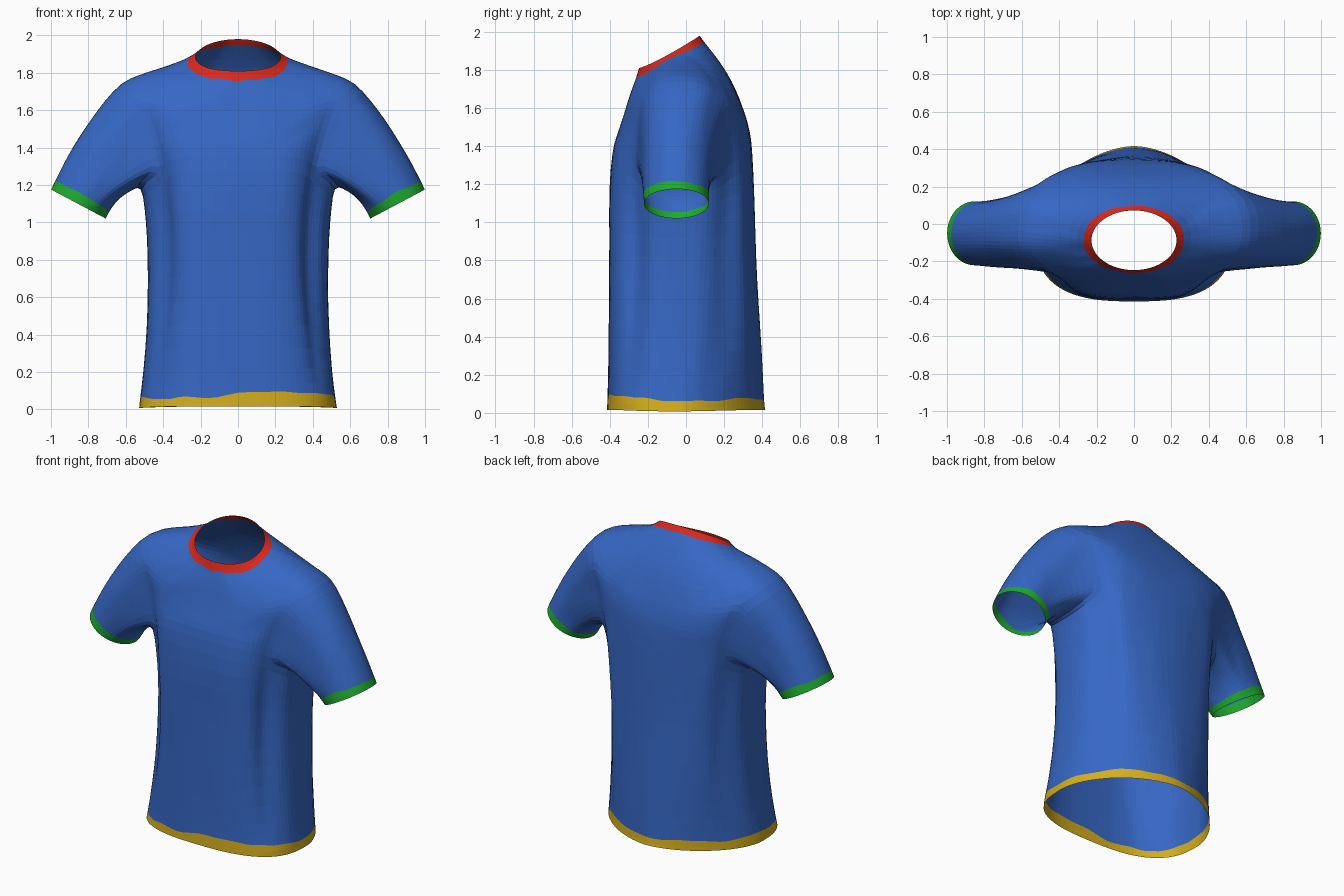
import bpy, bmesh, math, random
from mathutils import Vector

if "Cube" in bpy.data.objects:
    bpy.data.objects.remove(bpy.data.objects["Cube"])

random.seed(4)
N = 48          # columns around the torso
K = 5           # armhole half-width in columns


def material(name, rgb):
    m = bpy.data.materials.new(name)
    m.diffuse_color = (*rgb, 1)
    m.use_nodes = True
    m.node_tree.nodes["Principled BSDF"].inputs["Base Color"].default_value = m.diffuse_color
    return m


mats = [material("blue cloth", (0.037, 0.135, 0.55)),
        material("red collar", (0.70, 0.022, 0.012)),
        material("green cuff", (0.013, 0.40, 0.028)),
        material("yellow hem", (0.66, 0.42, 0.012))]
BLUE, RED, GREEN, YELLOW = range(4)

# Torso rings: z at front/back, z at sides, half width, front y, back y,
# side pinch, squareness of the front and of the back
RINGS = [(.016, .008, .53, -.415, .418, 0, .72, 1.15),
         (.055, .05, .525, -.413, .411, 0, .72, 1.13),
         (.2, .2, .505, -.412, .402, .02, .72, 1.03),
         (.45, .45, .487, -.408, .388, .05, .72, .9),
         (.7, .7, .48, -.406, .372, .075, .72, .8),
         (.95, .93, .484, -.406, .36, .085, .72, .73),
         (1.18, 1.08, .50, -.405, .352, .075, .72, .69),
         (1.38, 1.2, .515, -.388, .345, .04, .74, .66),
         (1.45, 1.36, .54, -.367, .34, .02, .77, .65),
         (1.5, 1.5, .56, -.35, .33, .01, .79, .65),
         (1.55, 1.64, .595, -.333, .318, 0, .8, .67),
         (1.6, 1.755, .625, -.317, .302, 0, .82, .7)]
ARM_LOW, ARM_TOP = 7, 11
Y_MID = -.04


def power(v, p):
    return math.copysign(abs(v) ** p, v)


def torso_point(ring, a):
    zf, zs, w, yf, yb, pinch, pf, pb = ring
    c, s = math.cos(a), math.sin(a)
    p = pf if s < 0 else pb
    y = power(s, p) * ((yb - Y_MID) if s > 0 else (Y_MID - yf))
    x = power(c, p) * w
    # drape folds tucked in between the front/back panels and the sides
    off = math.degrees(math.asin(min(1, abs(s)))) - 34
    k = 1 - pinch * (1.7 if s < 0 else .7) * math.exp(-(off / 13) ** 2)
    k += .12 * pinch * math.sin(9 * a)
    return Vector((x * k, Y_MID + y * k, zf + (zs - zf) * c ** 4))


def neck_point(a, grow=0):
    front = max(0, -math.sin(a))
    u = (1 + math.sin(a)) / 2
    return Vector(((.228 + grow) * math.cos(a),
                   -.087 + (.16 + grow * .5) * math.sin(a),
                   1.81 + .17 * u ** 1.2 - grow * (.8 + .9 * front)))


def jitter(d):
    return Vector([random.uniform(-d, d) for _ in range(3)])


bm = bmesh.new()
angles = [2 * math.pi * c / N for c in range(N)]
rows = []
for r, ring in enumerate(RINGS):
    pts = [torso_point(ring, a) for a in angles]
    for p in pts:
        if r == 1:      # uneven hem edge, taller at the front right
            if p.y < -.2:
                p.z += .024 if p.x > -.12 else -.018
            p.z += random.uniform(-.015, .016)
        elif r > 1:
            p += jitter(.004)
    rows.append(pts)

# Shoulder yoke running up into the neck opening
GROW = .032
for t in (.25, .5, .75):
    pts = []
    for c, a in enumerate(angles):
        p = rows[ARM_TOP][c].lerp(neck_point(a, GROW), t)
        b = 4 * t * (1 - t)
        p += Vector((0, .022 * max(0, math.sin(a)) * b, .01 * b)) + jitter(.002)
        pts.append(p)
    rows.append(pts)
rows.append([neck_point(a, GROW + random.uniform(-.008, .008)) for a in angles])
rows.append([neck_point(a) for a in angles])

V = [[bm.verts.new(p) for p in pts] for pts in rows]


def quad(verts, mat):
    f = bm.faces.new(verts)
    f.material_index = mat


# Torso faces, leaving the two armholes open
for r in range(len(V) - 1):
    for c in range(N):
        near = min((c - s + N) % N for s in (N - K, N // 2 - K))
        if ARM_LOW <= r < ARM_TOP and near < 2 * K:
            continue
        mat = YELLOW if r == 0 else RED if r == len(V) - 2 else BLUE
        d = (c + 1) % N
        quad((V[r][c], V[r][d], V[r + 1][d], V[r + 1][c]), mat)


# Sleeves lofted from each armhole to a tilted round cuff
def sleeve(side):
    base = 0 if side > 0 else N // 2
    col = lambda i: (base - side * i) % N          # positive i runs to the front
    half = lambda q: ([V[ARM_TOP][col(q * i)] for i in range(K + 1)] +
                      [V[r][col(q * K)] for r in range(ARM_TOP - 1, ARM_LOW, -1)] +
                      [V[ARM_LOW][col(q * i)] for i in range(K, -1, -1)])
    loop = half(1) + half(-1)[-2:0:-1]
    n = len(loop)
    start = [v.co.copy() for v in loop]
    prev = loop
    for t in (.2, .4, .6, .77, .91, 1):
        cur = []
        for i in range(n):
            a = 2 * math.pi * i / n
            tt = t
            if t == .91:    # cuff band, narrower at the outer edge
                tt += .05 * math.cos(a) + random.uniform(-.02, .02)
            end = Vector((side * (.853 + .147 * math.cos(a)),
                          -.05 - .172 * math.sin(a), 1.098 + .078 * math.cos(a)))
            p = start[i].lerp(end, tt)
            b = 4 * tt * (1 - tt)
            # the back of the sleeve narrows quickly below the shoulder blade
            p += Vector((side * .02, -.03 * max(0, -math.sin(a)), .022)) * b
            if t < .9:
                p += jitter(.004)
            cur.append(bm.verts.new(p))
        for i in range(n):
            j = (i + 1) % n
            quad((prev[i], prev[j], cur[j], cur[i]), GREEN if t == 1 else BLUE)
        prev = cur


sleeve(1)
sleeve(-1)
bmesh.ops.recalc_face_normals(bm, faces=bm.faces[:])

mesh = bpy.data.meshes.new("short_sleeved_shirt")
bm.to_mesh(mesh)
bm.free()
for m in mats:
    mesh.materials.append(m)
shirt = bpy.data.objects.new("short_sleeved_shirt", mesh)
bpy.context.collection.objects.link(shirt)
sub = shirt.modifiers.new("soft cloth", 'SUBSURF')
sub.levels = sub.render_levels = 1
